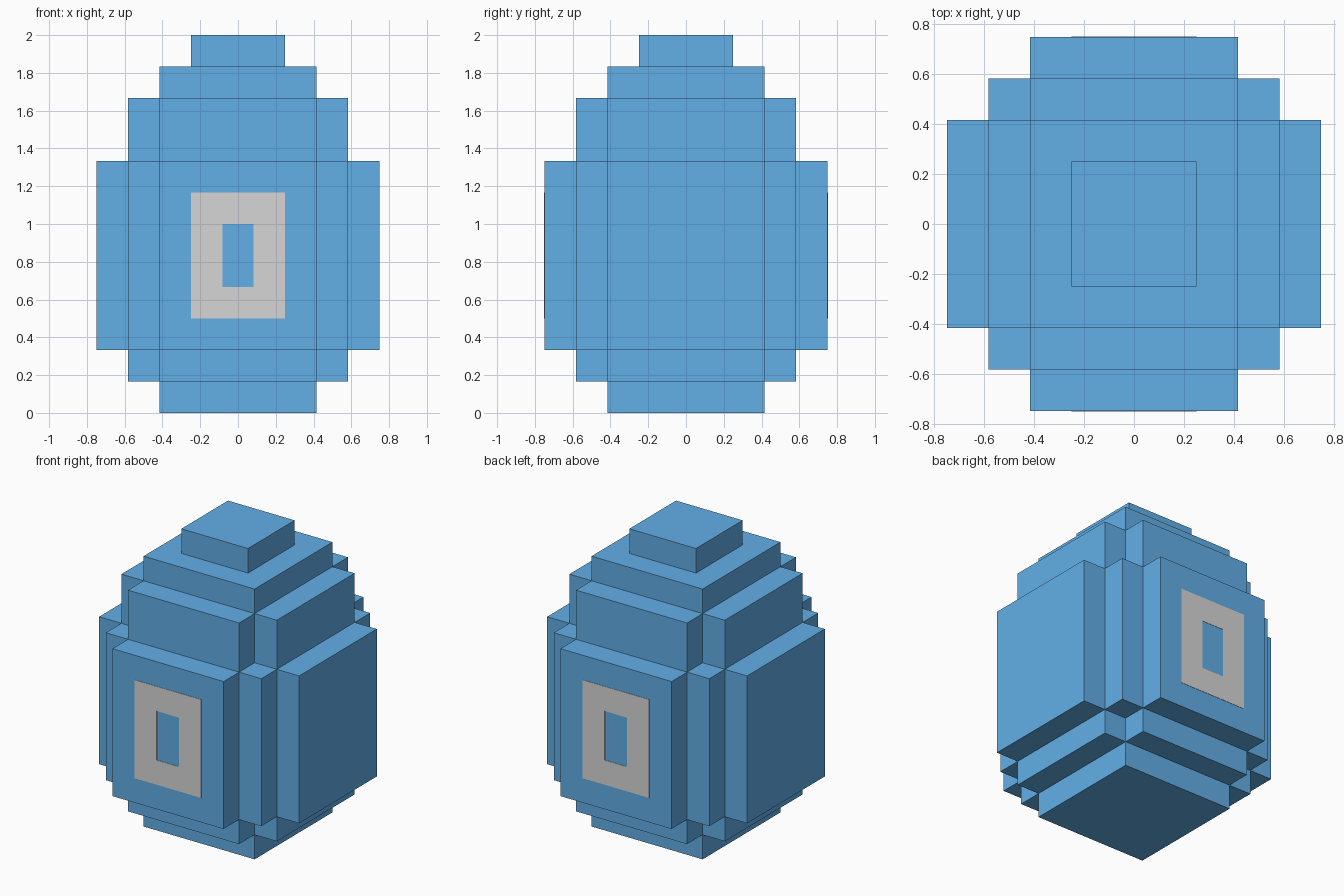
import bpy
import bmesh
from mathutils import Matrix, Vector

if "Cube" in bpy.data.objects:
    bpy.data.objects.remove(bpy.data.objects["Cube"], do_unlink=True)

U = 1 / 6  # side of one block


def make_material(name, rgb):
    mat = bpy.data.materials.new(name)
    mat.use_nodes = True
    mat.diffuse_color = (*rgb, 1)
    mat.node_tree.nodes["Principled BSDF"].inputs["Base Color"].default_value = (*rgb, 1)
    return mat


def add_object(name, bm, mat):
    bmesh.ops.recalc_face_normals(bm, faces=bm.faces)
    mesh = bpy.data.meshes.new(name)
    bm.to_mesh(mesh)
    bm.free()
    mesh.materials.append(mat)
    obj = bpy.data.objects.new(name, mesh)
    bpy.context.collection.objects.link(obj)
    return obj


def extrude_faces(bm, faces, offset):
    new = bmesh.ops.extrude_face_region(bm, geom=faces, use_keep_orig=True)["geom"]
    verts = [v for v in new if isinstance(v, bmesh.types.BMVert)]
    bmesh.ops.translate(bm, verts=verts, vec=offset)


def tier(name, corner, bottom, top, mat):
    """Extrude one corner's steps, repeated around four sides, between two heights."""
    bm = bmesh.new()
    verts = []
    for turn in range(4):
        spin = Matrix.Rotation(turn * 1.5707963, 3, "Z")
        verts += [bm.verts.new(spin @ Vector((x, y, bottom)) * U) for x, y in corner]
    extrude_faces(bm, [bm.faces.new(verts)], (0, 0, (top - bottom) * U))
    return add_object(name, bm, mat)


def panel(name, side, mat):
    """Thin rectangular frame, one block wide, on the front (-1) or back (1)."""
    bm = bmesh.new()
    y = side * 4.5 * U
    outline = [(-1.5, 3), (1.5, 3), (1.5, 7), (-1.5, 7)]
    face = bm.faces.new([bm.verts.new((x * U, y, z * U)) for x, z in outline])
    bm.normal_update()
    bmesh.ops.inset_region(bm, faces=[face], thickness=U, use_boundary=True,
                           use_even_offset=True)
    bmesh.ops.delete(bm, geom=[face], context="FACES_ONLY")
    extrude_faces(bm, bm.faces[:], (0, side * 0.002, 0))
    return add_object(name, bm, mat)


blue = make_material("sky blue", (0.122, 0.428, 0.796))
grey = make_material("light grey", (0.673, 0.673, 0.673))

# Plan outlines, given as the steps of one corner
square = [(2.5, 2.5)]
cross = [(3.5, 2.5), (2.5, 2.5), (2.5, 3.5)]
stepped = [(4.5, 2.5), (3.5, 2.5), (3.5, 3.5), (2.5, 3.5), (2.5, 4.5)]

# Egg body, from the ground up
tier("base", square, 0, 1, blue)
tier("lower_step", cross, 1, 2, blue)
tier("belly", stepped, 2, 8, blue)
tier("shoulder", cross, 8, 10, blue)
tier("upper_step", square, 10, 11, blue)
tier("cap", [(1.5, 1.5)], 11, 12, blue)

# Painted frames
panel("front_frame", -1, grey)
panel("back_frame", 1, grey)
